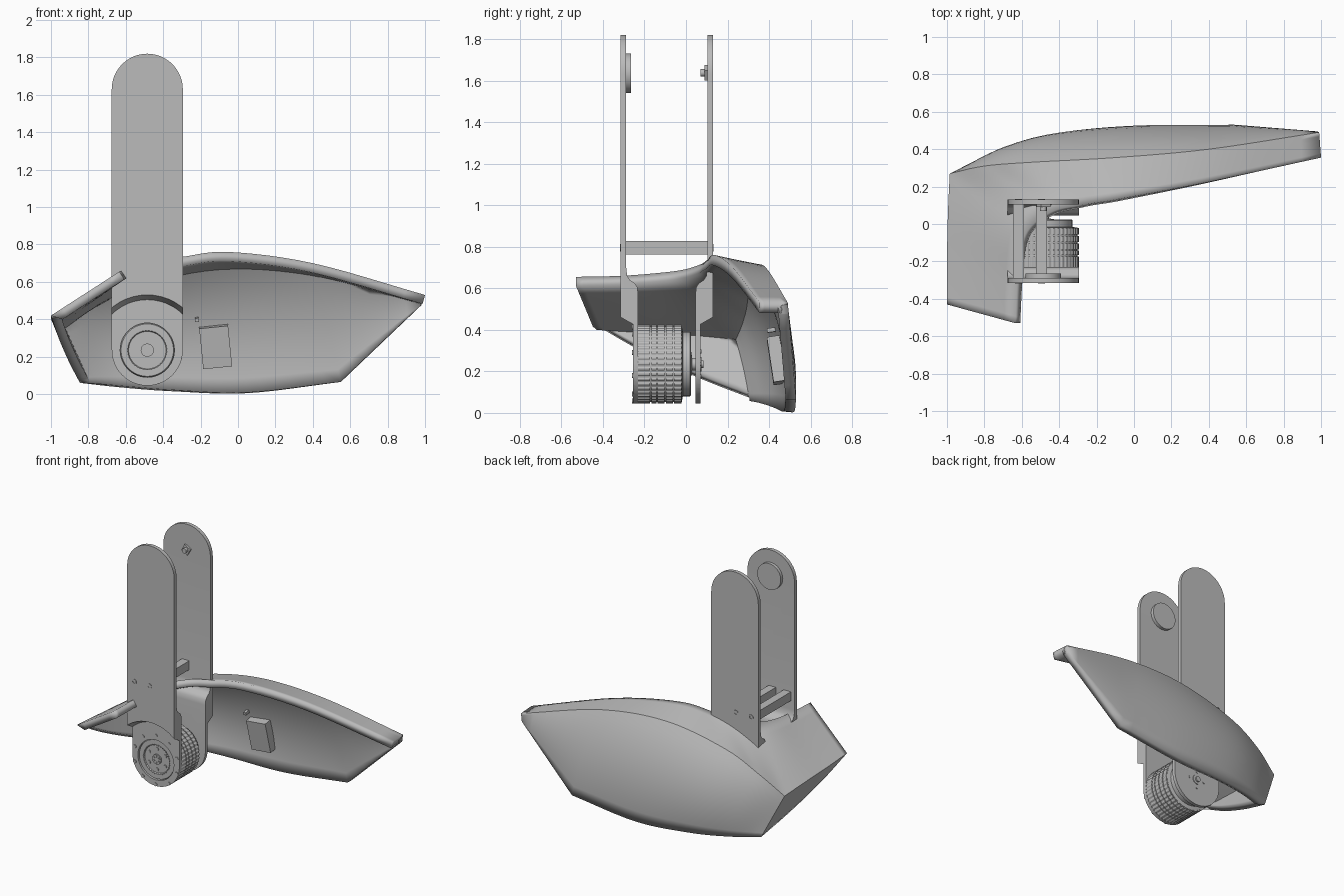
import bpy, bmesh, math
from mathutils import Vector, Matrix

if "Cube" in bpy.data.objects:
    bpy.data.objects.remove(bpy.data.objects["Cube"])

GREY = bpy.data.materials.new("plain grey")
GREY.use_nodes = True
GREY.diffuse_color = (0.5, 0.5, 0.5, 1)
GREY.node_tree.nodes["Principled BSDF"].inputs["Base Color"].default_value = (0.5, 0.5, 0.5, 1)

CX, CZ, R = -0.485, 0.235, 0.19     # pivot axis and arm half width
MID, TOP = -0.0925, 1.63            # plane between the arms, upper pivot height


def add(name, bm, smooth=True):
    me = bpy.data.meshes.new(name)
    bm.to_mesh(me)
    bm.free()
    me.materials.append(GREY)
    ob = bpy.data.objects.new(name, me)
    bpy.context.collection.objects.link(ob)
    if smooth:
        bpy.ops.object.select_all(action="DESELECT")
        ob.select_set(True)
        bpy.context.view_layer.objects.active = ob
        bpy.ops.object.shade_smooth_by_angle(angle=math.radians(35))
    return ob


def prism(name, points, direction, smooth=True):
    bm = bmesh.new()
    face = bm.faces.new([bm.verts.new(p) for p in points])
    new = bmesh.ops.extrude_face_region(bm, geom=[face])["geom"]
    bmesh.ops.translate(bm, vec=direction, verts=[v for v in new if isinstance(v, bmesh.types.BMVert)])
    bmesh.ops.recalc_face_normals(bm, faces=bm.faces)
    return add(name, bm, smooth)


def lathe(name, profile, x=CX, z=CZ, steps=64):
    # profile of (radius, y) pairs turned about an axis along y
    bm = bmesh.new()
    vs = [bm.verts.new((x + r, y, z)) for r, y in profile]
    es = [bm.edges.new(p) for p in zip(vs, vs[1:])]
    bmesh.ops.spin(bm, geom=vs + es, cent=(x, 0, z), axis=(0, 1, 0), angle=2 * math.pi, steps=steps)
    bmesh.ops.remove_doubles(bm, verts=bm.verts, dist=1e-5)
    bmesh.ops.recalc_face_normals(bm, faces=bm.faces)
    return add(name, bm)


def disc(name, r, y0, y1, x=CX, z=CZ, steps=48, r1=None):
    return lathe(name, [(0, y0), (r, y0), (r if r1 is None else r1, y1), (0, y1)], x, z, steps)


def box(name, centre, size, rot=None):
    bm = bmesh.new()
    bmesh.ops.create_cube(bm, size=1, matrix=Matrix.Translation(centre) @ (rot or Matrix()) @ Matrix.Diagonal((*size, 1)))
    return add(name, bm, False)


def boolean(ob, cutter, operation):
    mod = ob.modifiers.new(cutter.name, "BOOLEAN")
    mod.operation, mod.object, mod.solver = operation, cutter, "EXACT"
    bpy.context.view_layer.objects.active = ob
    bpy.ops.object.modifier_apply(modifier=mod.name)
    bpy.data.objects.remove(cutter)


def spline(pts, n=6):
    # smooth curve through the points
    p = [Vector(q) for q in pts]
    p = [2 * p[0] - p[1]] + p + [2 * p[-1] - p[-2]]
    out = []
    for a, b, c, d in zip(p, p[1:], p[2:], p[3:]):
        for k in range(n):
            t = k / n
            out.append(0.5 * (2 * b + (c - a) * t + (2 * a - 5 * b + 4 * c - d) * t * t
                              + (3 * b - a - 3 * c + d) * t ** 3))
    return out + [p[-2]]


def loft(bm, c0, c1, rows, bulge=0):
    grid = []
    for i, (a, b) in enumerate(zip(c0, c1)):
        s = bulge * math.sin(math.pi * i / (len(c0) - 1))
        grid.append([bm.verts.new(a.lerp(b, k / rows) + Vector((0, 1, 0.4)) * s * 4 * (k / rows) * (1 - k / rows))
                     for k in range(rows + 1)])
    for g, h in zip(grid, grid[1:]):
        for k in range(rows):
            bm.faces.new((g[k], h[k], h[k + 1], g[k + 1]))


# --- curved cowling: top, back and side panels sharing their edges
rim = spline([(-.635, -.53, .655), (-.625, -.31, .66), (-.605, -.12, .675), (-.55, -.01, .69), (-.43, .07, .715),
              (-.29, .1, .735), (-.05, .14, .76), (.4, .225, .7), (1, .355, .53)])
side = spline([(-1, -.43, .42), (-1, -.2, .405), (-.995, .05, .39), (-.985, .27, .37)])
crease = spline([(-.985, .27, .37), (-.8, .31, .5), (-.55, .33, .62), (-.1, .355, .71), (.4, .4, .68), (.99, .49, .53)])
hem = spline([(-.845, .34, .06), (-.62, .42, .035), (-.35, .48, .015), (.05, .52, .005), (.55, .53, .065)])
hem += spline([(.55, .53, .065), (.98, .495, .475)])[1:]
low = spline([(-1, -.43, .42), (-.955, -.2, .29), (-.9, .07, .165), (-.845, .34, .06)])
bm = bmesh.new()
loft(bm, rim, side + crease[1:], 6)
loft(bm, crease, hem, 10, 0.065)
loft(bm, side, low, 10)
bmesh.ops.remove_doubles(bm, verts=bm.verts, dist=1e-4)
bmesh.ops.dissolve_degenerate(bm, edges=bm.edges, dist=1e-4)
bmesh.ops.recalc_face_normals(bm, faces=bm.faces)
if sum(f.normal.y * f.calc_area() for f in bm.faces) < 0:
    bmesh.ops.reverse_faces(bm, faces=bm.faces)
cowling = add("cowling", bm)
solid = cowling.modifiers.new("thickness", "SOLIDIFY")
solid.thickness, solid.offset = 0.05, -1
solid.use_even_offset = solid.use_quality_normals = True

# --- pad fixed inside the cowling
tilt = Matrix.Rotation(-.1, 4, "Y") @ Matrix.Rotation(.15, 4, "X")
box("inner_pad", (-.12, .445, .255), (.155, .08, .22), tilt)
box("inner_pin", (-.22, .42, .4), (.02, .06, .02), tilt)


# --- pair of joggled arms, round at both ends
def arm(name, s):
    prof = [(.2225, 0), (.2225, 2), (.1955, 2), (.1955, .7), (.191, .66), (.178, .64), (.155, .625),
            (.142, .605), (.1375, .57), (.1375, 0)]
    ob = prism(name, [(CX - .3, MID + s * d, z) for d, z in prof], (.6, 0, 0), False)
    half = [math.pi * k / 24 for k in range(25)]
    outline = [(CX + R * math.cos(a), -1, TOP + R * math.sin(a)) for a in half]
    outline += [(CX - R * math.cos(a), -1, CZ - R * math.sin(a)) for a in half]
    boolean(ob, prism("outline", outline, (0, 2, 0)), "INTERSECT")
    boolean(ob, disc("relief", .27, MID + s * .1625, MID + s * .2325, r1=.3), "DIFFERENCE")
    if s < 0:
        boolean(ob, disc("window", .145, MID - .12, MID - .18), "DIFFERENCE")
    bpy.ops.object.select_all(action="DESELECT")
    ob.select_set(True)
    bpy.context.view_layer.objects.active = ob
    bpy.ops.object.shade_smooth_by_angle(angle=math.radians(30))


arm("front_arm", -1)
arm("back_arm", 1)

# --- cross bars with their screws
for i, x in enumerate((-.617, -.495)):
    box(f"cross_bar_{i}", (x, MID, .795), (.058, .395, .065))
    for s in (-1, 1):
        lathe(f"bar_screw_{i}_{s}", [(0, MID + s * .221), (.011, MID + s * .221), (.011, MID + s * .226),
                                     (.018, MID + s * .226), (.018, MID + s * .218)], x, .795, 20)

# --- upper pivot
disc("pivot_disc", .095, -.29, -.265, z=1.635)
disc("pivot_peg", .018, .07, .11, z=1.637, steps=16)
box("pivot_key", (CX, .1, 1.637), (.055, .02, .055), Matrix.Rotation(.5, 4, "Y"))

# --- drum motor: core, ribbed bands, rear cap and shaft
lathe("motor_core", [(0, -.238), (.1, -.238), (.105, -.246), (.14, -.246), (.145, -.235), (.182, -.235),
                     (.182, -.02), (.155, -.015), (.155, .02), (.15, .025), (.06, .025), (.03, .03), (.03, .05), (0, .05)])
teeth = 90
for i, (y0, y1) in enumerate(((-.23, -.173), (-.167, -.143), (-.137, -.103), (-.097, -.063), (-.057, -.022))):
    ring = [(R - .004 * (k // 2 % 2), math.pi * k / teeth) for k in range(2 * teeth)]
    prism(f"motor_band_{i}", [(CX + r * math.cos(a), y0, CZ + r * math.sin(a)) for r, a in ring], (0, y1 - y0, 0), False)


# --- bolts and face details
def bolt_circle(name, count, radius, r, y0, y1):
    for k in range(count):
        a = math.pi / 2 + 2 * math.pi * k / count
        disc(f"{name}_{k}", r, y0, y1, CX + radius * math.cos(a), CZ + radius * math.sin(a), 14)


bolt_circle("rim_bolt", 10, .178, .012, -.26, -.25)
bolt_circle("face_bolt", 6, .075, .012, -.244, -.23)
bolt_circle("hub_bolt", 6, .022, .006, -.254, -.24)
bolt_circle("ring_tooth", 40, .106, .004, -.25, -.24)
disc("motor_hub", .035, -.248, -.23)
disc("rear_hub", .035, .06, .075)
disc("rear_shaft", .018, .06, .085)
bolt_circle("rear_bolt", 4, .06, .01, .06, .074)
